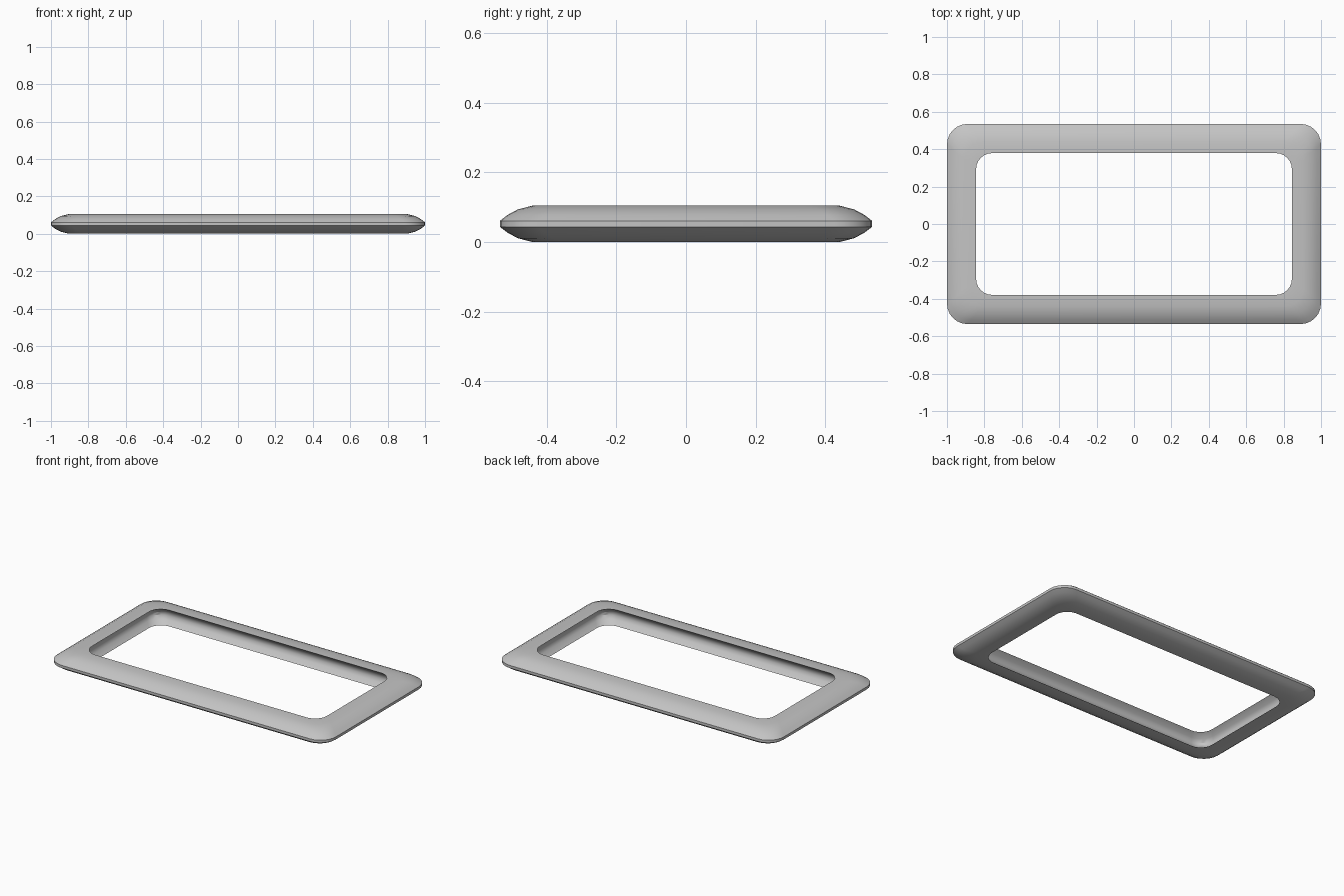
import bpy
import bmesh
from math import sin, cos, pi, radians

cube = bpy.data.objects.get("Cube")
if cube:
    bpy.data.objects.remove(cube, do_unlink=True)

HALF_X, HALF_Y = 1.0, 0.535
WIDTH = 0.156
CORNER_STEPS = 6

# Cross-section of the rim as (inset from the outer edge, height)
outer_top = [(0.0, 0.061), (0.022, 0.078), (0.052, 0.094), (0.095, 0.105)]
groove = [(WIDTH, 0.105), (0.126, 0.082), (0.116, 0.061),
          (0.116, 0.044), (0.126, 0.023), (WIDTH, 0.0)]
outer_bottom = [(i, 0.105 - z) for i, z in reversed(outer_top)]
profile = outer_top + groove + outer_bottom


def rounded_ring(bm, inset, z):
    """Rounded rectangle of vertices at one point of the cross-section."""
    radius = 0.11 - 0.025 * inset / WIDTH
    cx, cy = HALF_X - inset - radius, HALF_Y - inset - radius
    ring = []
    for quarter, (sx, sy) in enumerate([(1, 1), (-1, 1), (-1, -1), (1, -1)]):
        for step in range(CORNER_STEPS + 1):
            a = (quarter + step / CORNER_STEPS) * pi / 2
            ring.append(bm.verts.new((sx * cx + radius * cos(a),
                                      sy * cy + radius * sin(a), z)))
    return ring


# Sweep the cross-section around the rectangle
bm = bmesh.new()
rings = [rounded_ring(bm, i, z) for i, z in profile]
for k, ring in enumerate(rings):
    nxt = rings[(k + 1) % len(rings)]
    for j in range(len(ring)):
        n = (j + 1) % len(ring)
        bm.faces.new((ring[j], ring[n], nxt[n], nxt[j]))
bmesh.ops.recalc_face_normals(bm, faces=bm.faces)
mesh = bpy.data.meshes.new("rectangular_frame")
bm.to_mesh(mesh)
bm.free()

# Plain grey finish
grey = bpy.data.materials.new("light_grey")
grey.use_nodes = True
color = (0.55, 0.55, 0.55, 1.0)
grey.diffuse_color = color
grey.node_tree.nodes["Principled BSDF"].inputs["Base Color"].default_value = color
mesh.materials.append(grey)

frame = bpy.data.objects.new("rectangular_frame", mesh)
bpy.context.collection.objects.link(frame)
bpy.ops.object.select_all(action="DESELECT")
frame.select_set(True)
bpy.context.view_layer.objects.active = frame
bpy.ops.object.shade_smooth_by_angle(angle=radians(32))
